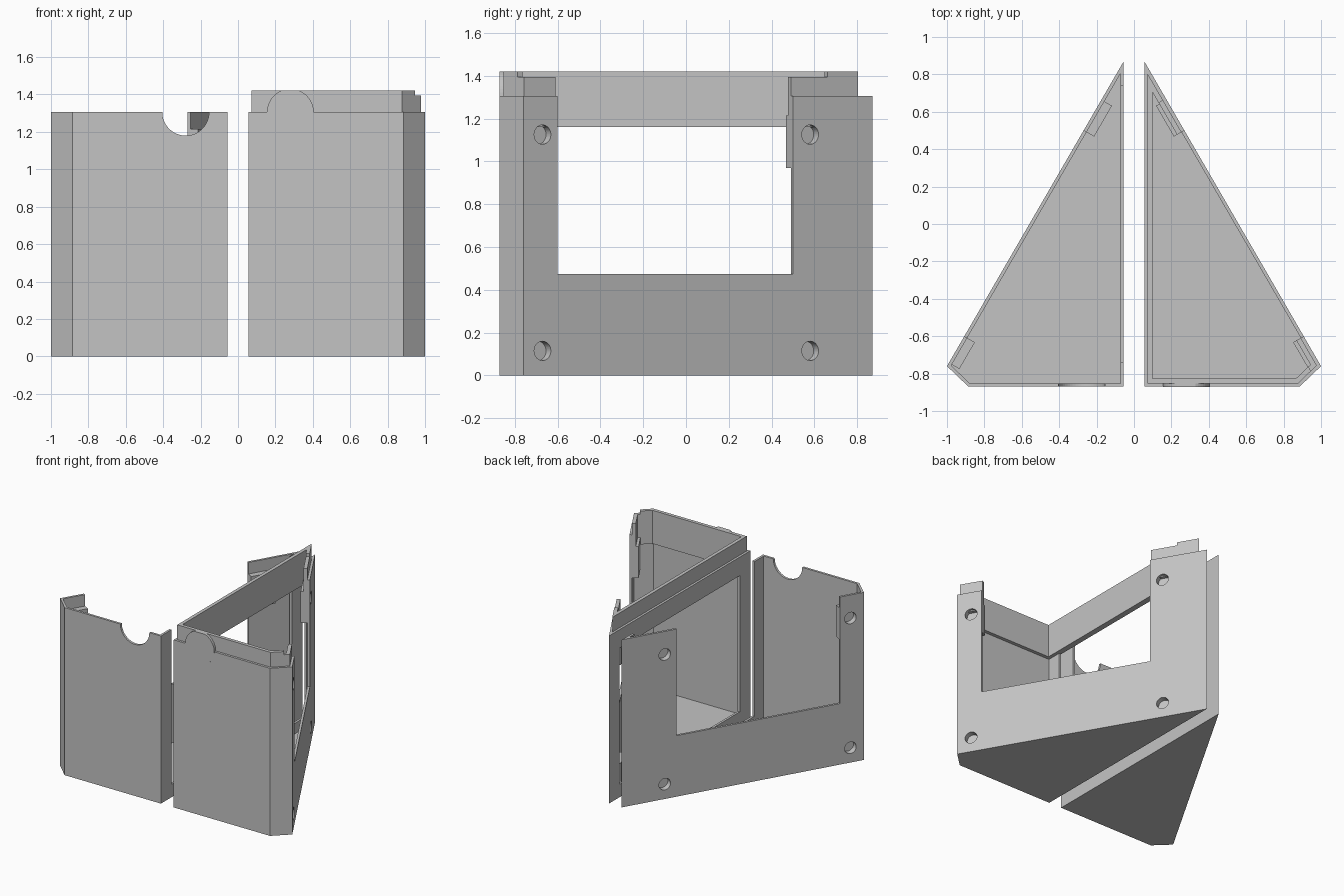
import bpy, bmesh, math
from mathutils import Vector, Matrix

cube = bpy.data.objects.get("Cube")
if cube:
    bpy.data.objects.remove(cube, do_unlink=True)

grey = bpy.data.materials.new("plain_grey")
grey.use_nodes = True
colour = (0.55, 0.55, 0.55, 1)
grey.diffuse_color = colour
grey.node_tree.nodes["Principled BSDF"].inputs["Base Color"].default_value = colour

HEIGHT, WALL, LIP, LIP_TOP, BAND = 1.305, 0.018, 0.045, 1.42, 1.16
# Footprint of one half, counter-clockwise
FOOT = [Vector(p) for p in ((0.055, -0.87), (0.885, -0.87), (1.0, -0.76), (0.055, 0.87))]
SLOPE = (FOOT[3] - FOOT[2]).normalized()
INWARD = Vector((-SLOPE.y, SLOPE.x))


def finish(bm, name):
    bmesh.ops.recalc_face_normals(bm, faces=bm.faces)
    mesh = bpy.data.meshes.new(name)
    bm.to_mesh(mesh)
    bm.free()
    mesh.materials.append(grey)
    ob = bpy.data.objects.new(name, mesh)
    bpy.context.collection.objects.link(ob)
    return ob


def prism(name, pts, z0, z1, side=1):
    bm = bmesh.new()
    face = bm.faces.new([bm.verts.new((p[0] * side, p[1], z0)) for p in pts])
    top = bmesh.ops.extrude_face_region(bm, geom=[face])["geom"]
    bmesh.ops.translate(bm, vec=(0, 0, z1 - z0),
                        verts=[v for v in top if isinstance(v, bmesh.types.BMVert)])
    return finish(bm, name)


def rect(x0, x1, y0, y1):
    return [(x0, y0), (x1, y0), (x1, y1), (x0, y1)]


def along_slope(u0, u1, d0, d1):
    """Rectangle along the sloping wall: u = distance along it, d = depth inward."""
    return [FOOT[2] + SLOPE * u + INWARD * d for u, d in ((u0, d0), (u1, d0), (u1, d1), (u0, d1))]


def u_at(y):
    return (y - FOOT[2].y) / SLOPE.y


def inset(d):
    out = []
    for i, p in enumerate(FOOT):
        a = (p - FOOT[i - 1]).normalized()
        b = (FOOT[(i + 1) % len(FOOT)] - p).normalized()
        na, nb = Vector((-a.y, a.x)), Vector((-b.y, b.x))
        out.append(p + (na + nb) * d / (1 + na.dot(nb)))
    return out


def cylinder(name, centre, axis, radius, depth):
    bm = bmesh.new()
    turn = Vector(axis).to_track_quat('Z', 'Y').to_matrix().to_4x4()
    bmesh.ops.create_cone(bm, cap_ends=True, segments=48, radius1=radius, radius2=radius,
                          depth=depth, matrix=Matrix.Translation(centre) @ turn)
    return finish(bm, name)


def combine(ob, others, operation='DIFFERENCE'):
    for other in others:
        mod = ob.modifiers.new("cut", 'BOOLEAN')
        mod.operation, mod.solver, mod.object = operation, 'EXACT', other
        bpy.context.view_layer.update()
        graph = bpy.context.evaluated_depsgraph_get()
        mesh = bpy.data.meshes.new_from_object(ob.evaluated_get(graph))
        ob.modifiers.clear()
        ob.data = mesh
        bpy.data.objects.remove(other, do_unlink=True)


U0, U1 = u_at(-0.6), u_at(0.5)
HOLES = [(u_at(y), z) for y in (-0.67, 0.58) for z in (0.115, 1.125)]

for side, label in ((1, "left"), (-1, "right")):
    # Thin-walled tray with a floor
    shell = prism(label + "_shell", FOOT, 0, HEIGHT, side)
    window_top = BAND if side == 1 else 2
    cutters = [
        prism("hollow", inset(WALL), WALL, 2, side),
        prism("slope_opening", along_slope(U0, U1, -0.05, 0.05), 0.475, 2, side),
        prism("inner_window", rect(0, 0.09, -0.74, 0.74), 0.1, window_top, side),
    ]
    if side == -1:
        cutters.append(cylinder("round_notch", (-0.28, -0.87, HEIGHT), (0, 1, 0), 0.125, 0.1))
    combine(shell, cutters)

    # Pads backing the blind holes on the sloping wall
    pads = []
    for u0, u1 in ((0.02, U0), (U1, U1 + 0.19)):
        for z0, z1 in ((0.005, 0.205), (0.97, 1.215)):
            pads.append(prism("pad", along_slope(u0, u1, 0.008, 0.065), z0, z1, side))
    combine(shell, pads, 'UNION')
    drills = []
    for u, z in HOLES:
        p = FOOT[2] + SLOPE * u
        drills.append(cylinder("drill", (p.x * side, p.y, z),
                               (INWARD.x * side, INWARD.y, 0), 0.045, 0.09))
    combine(shell, drills)

# Raised lip inside the rim of the left half, stepped down along the slope
lip = prism("left_lip", inset(WALL), BAND, LIP_TOP)
combine(lip, [
    prism("lip_hollow", inset(LIP), 1, 2),
    prism("lip_opening", along_slope(U0, U1, -0.1, 0.1), 1, 2),
    prism("lip_step", along_slope(-0.15, u_at(0.67), -0.1, 0.06), 1.395, 2),
])

# Round plug on the front that matches the notch
plug = cylinder("round_plug", (0.28, -0.856, HEIGHT), (0, 1, 0), 0.125, 0.03)
combine(plug, [prism("plug_trim", rect(0, 1, -1, 0), LIP_TOP, 2)])
